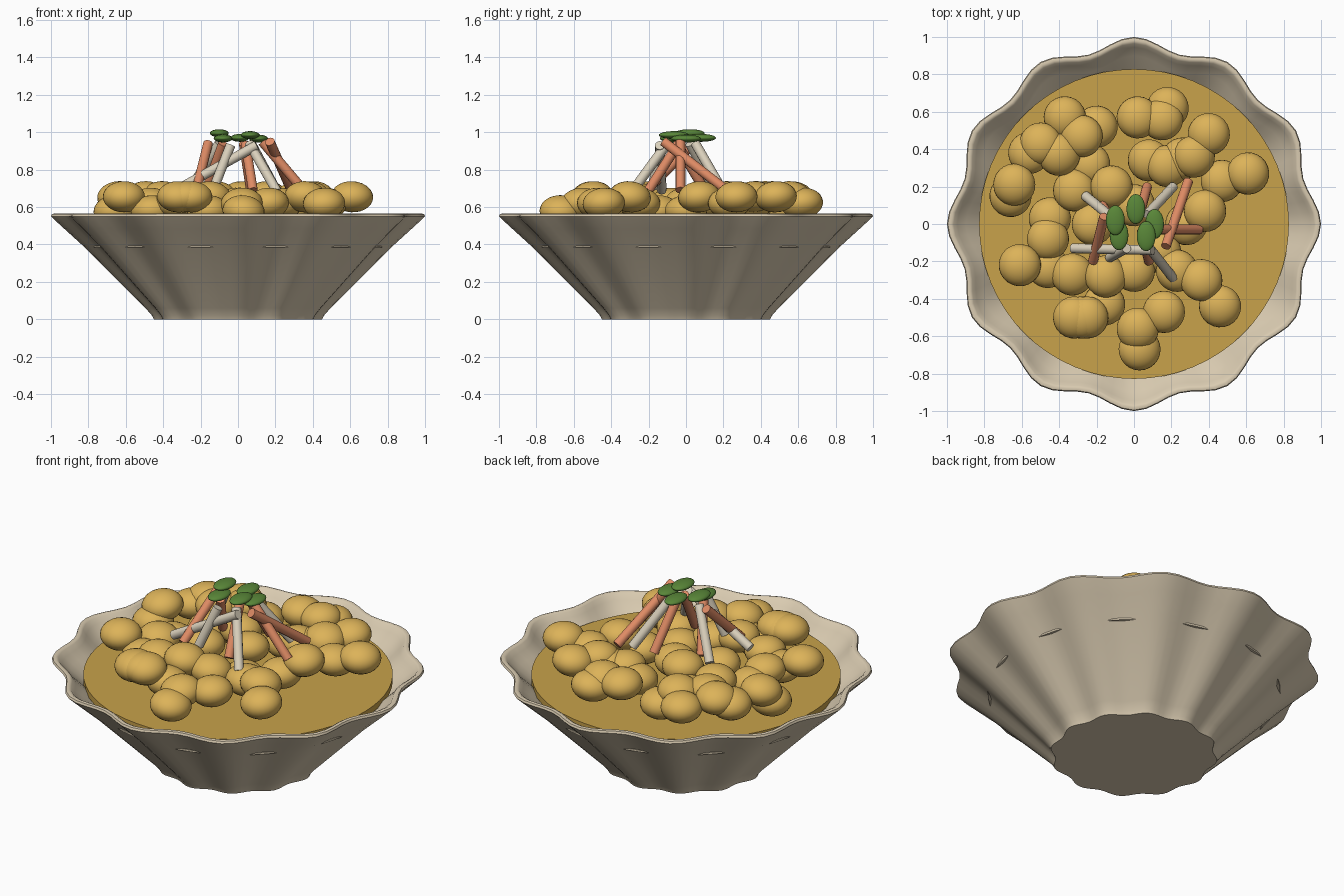
import bpy
import bmesh
import math
import random
from mathutils import Vector

random.seed(4)
if "Cube" in bpy.data.objects:
    bpy.data.objects.remove(bpy.data.objects["Cube"])


def material(name, red, green, blue):
    mat = bpy.data.materials.new(name)
    mat.use_nodes = True
    colour = (red, green, blue, 1)
    mat.diffuse_color = colour
    mat.node_tree.nodes["Principled BSDF"].inputs["Base Color"].default_value = colour
    return mat


stoneware = material("stoneware beige", .70, .60, .44)
sauce = material("golden sauce", .58, .36, .07)
dough = material("dumpling yellow", .72, .45, .10)
orange = material("carrot orange", .74, .26, .13)
cream = material("parsnip cream", .70, .63, .50)
green = material("herb green", .10, .24, .04)


def finish(obj, name, mat, angle=40):
    """Name, colour and smooth one object."""
    obj.name = name
    obj.data.materials.append(mat)
    bpy.ops.object.select_all(action="DESELECT")
    obj.select_set(True)
    bpy.context.view_layer.objects.active = obj
    bpy.ops.object.shade_smooth_by_angle(angle=math.radians(angle))
    return obj


def ellipsoid(name, centre, size, mat, tilt=(0, 0, 0)):
    bpy.ops.mesh.primitive_uv_sphere_add(segments=24, ring_count=14, radius=1,
                                         location=centre, rotation=tilt)
    obj = bpy.context.object
    obj.scale = size
    return finish(obj, name, mat)


def disc(name, radius, bottom, top, mat):
    bpy.ops.mesh.primitive_cylinder_add(vertices=64, radius=radius, depth=top - bottom,
                                        location=(0, 0, (top + bottom) / 2))
    return finish(bpy.context.object, name, mat)


def stick(name, foot, tip, mat, radius=.026):
    foot, tip = Vector(foot), Vector(tip)
    direction = tip - foot
    bpy.ops.mesh.primitive_cylinder_add(vertices=12, radius=radius, depth=direction.length,
                                        location=(foot + tip) / 2)
    obj = bpy.context.object
    obj.rotation_euler = direction.to_track_quat("Z", "Y").to_euler()
    return finish(obj, name, mat)


def fluted_bowl(name, profile, lobes, depth, mat, segments=96):
    """Loft rings whose radius swells and dips around the bowl."""
    bm = bmesh.new()
    rings = []
    for radius, height in profile:
        ring = []
        for i in range(segments):
            turn = math.tau * i / segments
            r = radius * (1 - depth * (1 - math.cos(lobes * turn)) / 2)
            ring.append(bm.verts.new((r * math.cos(turn), r * math.sin(turn), height)))
        rings.append(ring)
    for lower, upper in zip(rings, rings[1:]):
        for i in range(segments):
            j = (i + 1) % segments
            bm.faces.new((lower[i], lower[j], upper[j], upper[i]))
    bm.faces.new(list(reversed(rings[0])))
    bm.faces.new(rings[-1])
    mesh = bpy.data.meshes.new(name)
    bm.to_mesh(mesh)
    bm.free()
    obj = bpy.data.objects.new(name, mesh)
    bpy.context.collection.objects.link(obj)
    return finish(obj, name, mat, 50)


# Bowl: outer wall, rounded lip, inner wall and floor
bowl_profile = [(.45, 0), (.46, .02), (.495, .06), (.82, .385), (.93, .485), (.99, .54),
                (1, .55), (.995, .562), (.98, .566), (.965, .558), (.945, .53),
                (.90, .49), (.79, .39), (.46, .06)]
fluted_bowl("fluted_bowl", bowl_profile, 12, .063, stoneware)

# Thin ledge that just breaks through the flutes, and the sauce above it
disc("bowl_ledge", .783, .383, .393, stoneware)
disc("sauce_surface", .828, .46, .497, sauce)

# Dumplings, grouped by resting height (positions in hundredths)
dumplings = {
    .655: [(-28, 47), (-50, 43), (-40, 37), (2, 57), (15, 56), (32, 36), (40, 48), (61, 27),
           (-64, 21), (-61, -22), (-28, -50), (-25, -50), (-32, -50), (38, 7), (-12, 20),
           (-15, -28), (36, -30)],
    .62: [(-37, 57), (18, 62), (26, 35), (47, 23), (18, 31), (-56, 38), (-32, 18), (-22, 0),
          (-46, -8), (-33, -27), (0, -25), (23, -25), (46, -44), (16, -47), (2, -56), (0, 10)],
    .58: [(-20, 52), (8, 34), (-24, 32), (-66, 15), (-45, 3), (-46, -23), (3, -67),
          (-16, -43), (28, 0), (14, -15)],
}
for height, spots in dumplings.items():
    for x, y in spots:
        tilt = [random.uniform(-.12, .12) for axis in "xyz"]
        ellipsoid("dumpling", (x / 100, y / 100, height), (.113, .113, .083), dough, tilt)

# Leaning vegetable sticks: foot, tip
carrots = [((.29, .23, .68), (.17, -.12, .95)), ((-.22, -.2, .7), (-.16, .04, .94)),
           ((.35, -.03, .69), (.13, -.03, .95)), ((.07, .2, .68), (.03, .05, .94)),
           ((.08, -.2, .69), (.04, -.04, .94)), ((-.17, .1, .69), (-.08, -.05, .94))]
parsnips = [((-.26, .15, .69), (-.1, .02, .94)), ((.21, .2, .68), (.07, .05, .94)),
            ((.21, -.29, .68), (.06, -.1, .94)), ((-.33, -.13, .69), (.1, -.14, .93)),
            ((-.13, -.18, .7), (-.04, -.13, .93))]
for foot, tip in carrots:
    stick("carrot_stick", foot, tip, orange)
for foot, tip in parsnips:
    stick("parsnip_stick", foot, tip, cream)

# Herb leaves on top
leaves = [(.01, .08, .97), (.11, 0, .966), (-.1, .02, .995), (-.08, -.06, .967), (.065, -.065, .985)]
for spot in leaves:
    ellipsoid("herb_leaf", spot, (.05, .08, .021), green)
